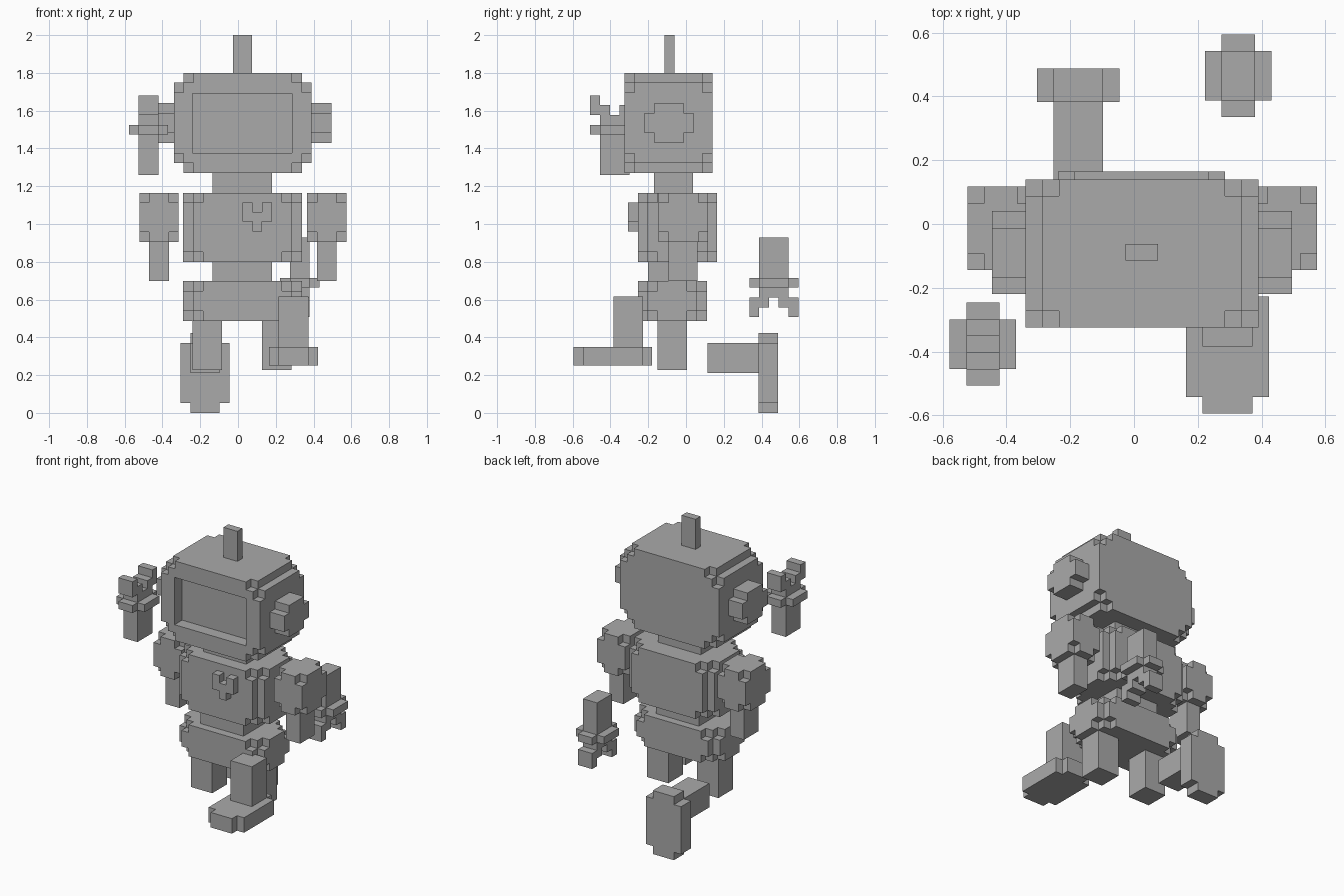
import bpy, bmesh
from mathutils import Vector

cube = bpy.data.objects.get("Cube")
if cube:
    bpy.data.objects.remove(cube, do_unlink=True)

grey = bpy.data.materials.new("plain grey")
grey.use_nodes = True
grey.diffuse_color = (0.4, 0.4, 0.4, 1)
grey.node_tree.nodes["Principled BSDF"].inputs["Base Color"].default_value = (0.4, 0.4, 0.4, 1)

S = 0.052  # size of one block


def inside(p, boxes):
    return any(all(b[2 * a] < p[a] < b[2 * a + 1] for a in range(3)) for b in boxes)


def solid(name, boxes, cuts=()):
    """Union of boxes (x0, x1, y0, y1, z0, z1) minus cut boxes, as one closed shell."""
    grid = []
    for a in range(3):
        vals = sorted({round(b[2 * a + e], 4) for b in [*boxes, *cuts] for e in (0, 1)})
        grid.append(vals)
    filled = set()
    for i in range(len(grid[0]) - 1):
        for j in range(len(grid[1]) - 1):
            for k in range(len(grid[2]) - 1):
                c = [(grid[a][n] + grid[a][n + 1]) / 2 for a, n in enumerate((i, j, k))]
                if inside(c, boxes) and not inside(c, cuts):
                    filled.add((i, j, k))
    bm = bmesh.new()
    for cell in filled:
        for a in range(3):
            u, v = (a + 1) % 3, (a + 2) % 3
            for side in (0, 1):
                near = list(cell)
                near[a] += 1 if side else -1
                if tuple(near) in filled:
                    continue
                ring = [(0, 0), (1, 0), (1, 1), (0, 1)]
                pts = []
                for du, dv in (ring if side else ring[::-1]):
                    p = Vector()
                    p[a] = grid[a][cell[a] + side]
                    p[u] = grid[u][cell[u] + du]
                    p[v] = grid[v][cell[v] + dv]
                    pts.append(bm.verts.new(p))
                bm.faces.new(pts)
    bmesh.ops.remove_doubles(bm, verts=bm.verts[:], dist=0.0005)
    bmesh.ops.dissolve_limit(bm, angle_limit=0.01, verts=bm.verts[:], edges=bm.edges[:])
    mesh = bpy.data.meshes.new(name)
    bm.to_mesh(mesh)
    bm.free()
    mesh.materials.append(grey)
    ob = bpy.data.objects.new(name, mesh)
    bpy.context.collection.objects.link(ob)
    return ob


def corners(box, steps):
    """Cut boxes of the given block counts at all eight corners (0 = full length)."""
    cuts = []
    for n in range(8):
        for step in steps:
            cut = []
            for a in range(3):
                lo, hi = box[2 * a], box[2 * a + 1]
                if step[a] == 0:
                    cut += [lo, hi]
                elif n >> a & 1:
                    cut += [hi - step[a] * S, hi]
                else:
                    cut += [lo, lo + step[a] * S]
            cuts.append(cut)
    return cuts


# Head with stepped side edges and a recessed screen
head = (-0.34, 0.39, -0.325, 0.14, 1.27, 1.80)
screen = (-0.24, 0.286, -0.325, -0.245, 1.375, 1.69)
solid("head", [head], corners(head, [(1, 0, 1), (2, 1, 1), (1, 1, 2)]) + [screen])
solid("antenna", [(-0.027, 0.075, -0.114, -0.062, 1.80, 2.0)])

# Ears: a plus shape on each side of the head
for side, x0, x1 in (("right", -0.445, -0.34), ("left", 0.39, 0.495)):
    solid(side + "_ear", [(x0, x1, -0.168, -0.012, 1.43, 1.64),
                          (x0, x1, -0.22, 0.04, 1.482, 1.588)])

# Neck, torso, waist and pelvis
STEPPED = [(1, 1, 0), (2, 1, 1), (1, 2, 1)]
solid("neck", [(-0.135, 0.18, -0.17, 0.037, 1.165, 1.27)])
torso = (-0.29, 0.338, -0.255, 0.165, 0.80, 1.165)
solid("torso", [torso], corners(torso, STEPPED))
solid("waist", [(-0.135, 0.18, -0.20, 0.057, 0.695, 0.80)])
pelvis = (-0.29, 0.338, -0.255, 0.11, 0.487, 0.697)
solid("pelvis", [pelvis], corners(pelvis, STEPPED))

# Small heart on the chest
solid("chest_heart", [(0.025, 0.077, -0.307, -0.255, 1.012, 1.115),
                      (0.128, 0.18, -0.307, -0.255, 1.012, 1.115),
                      (0.025, 0.18, -0.307, -0.255, 1.012, 1.064),
                      (0.077, 0.128, -0.307, -0.255, 0.96, 1.064)])

# Shoulders, upper arms and thighs
for side, x0, ax, lx in (("right", -0.522, -0.47, -0.242), ("left", 0.366, 0.418, 0.127)):
    shoulder = (x0, x0 + 0.208, -0.145, 0.117, 0.905, 1.165)
    solid(side + "_shoulder", [shoulder], corners(shoulder, [(1, 1, 1)]))
    solid(side + "_upper_arm", [(ax, ax + 0.104, -0.092, 0.06, 0.697, 0.905)])
    solid(side + "_thigh", [(lx, lx + 0.157, -0.15, 0.005, 0.227, 0.487)])


def hand(name, cx, cy, z, up):
    """Loose forearm with a cross-shaped palm and two hooked fingers; z is the sleeve end."""
    def part(hx, y0, y1, a, b):
        z0, z1 = sorted((z + up * a, z + up * b))
        return (cx - hx, cx + hx, cy + y0, cy + y1, z0, z1)
    boxes = [part(0.052, -0.078, 0.078, 0, 0.317),
             part(0.104, -0.078, 0.078, 0.213, 0.263),
             part(0.052, -0.13, 0.13, 0.213, 0.263)]
    for s in (-1, 1):
        for a, b, h0, h1 in ((0.026, 0.078, 0.317, 0.369), (0.078, 0.13, 0.317, 0.421)):
            y0, y1 = sorted((s * a, s * b))
            boxes.append(part(0.052, y0, y1, h0, h1))
    solid(name, boxes)


hand("right_hand", -0.474, -0.377, 1.26, 1)
hand("left_hand", 0.327, 0.465, 0.928, -1)

# Stepping left foot, flat in front
solid("left_foot", [(0.215, 0.372, -0.385, -0.228, 0.30, 0.615),
                    (0.163, 0.424, -0.542, -0.228, 0.25, 0.35),
                    (0.215, 0.372, -0.595, -0.18, 0.25, 0.35)])

# Kicked-back right foot, standing on its toe
solid("right_foot", [(-0.252, -0.097, 0.115, 0.43, 0.21, 0.37),
                     (-0.304, -0.045, 0.383, 0.487, 0.053, 0.37),
                     (-0.252, -0.097, 0.383, 0.487, 0.0, 0.423)])
